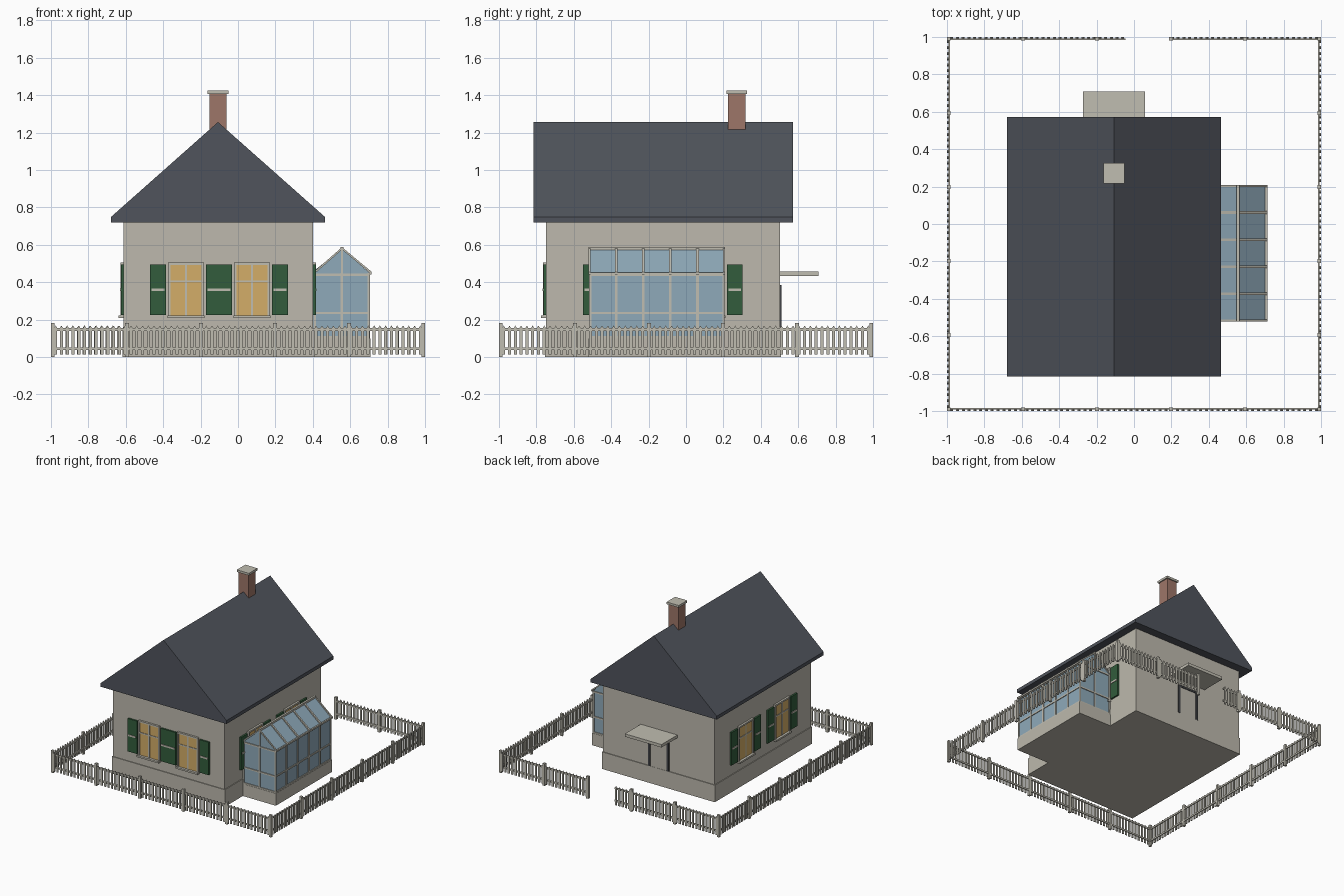
import bpy, bmesh, math
from mathutils import Matrix, Vector

if "Cube" in bpy.data.objects:
    bpy.data.objects.remove(bpy.data.objects["Cube"])


def material(name, rgb):
    lin = [(c / 255 / 12.92) if c < 11 else ((c / 255 + 0.055) / 1.055) ** 2.4 for c in rgb]
    m = bpy.data.materials.new(name)
    m.diffuse_color = (*lin, 1)
    m.use_nodes = True
    m.node_tree.nodes["Principled BSDF"].inputs["Base Color"].default_value = m.diffuse_color
    return m


WALL = material("wall_plaster", (189, 185, 173))
TRIM = material("pale_trim", (192, 189, 177))
ROOF = material("slate_roof", (80, 84, 92))
GREEN = material("shutter_green", (50, 92, 60))
AMBER = material("lit_window", (212, 174, 104))
GLASS = material("blue_glass", (143, 170, 186))
BRICK = material("chimney_brick", (158, 118, 104))
DARK = material("dark_door_frame", (66, 68, 72))


def box(bm, x0, x1, y0, y1, z0, z1, mat=Matrix()):
    t = Matrix.Translation(((x0 + x1) / 2, (y0 + y1) / 2, (z0 + z1) / 2))
    s = Matrix.Diagonal((x1 - x0, y1 - y0, z1 - z0, 1))
    bmesh.ops.create_cube(bm, size=1, matrix=mat @ t @ s)


def prism(bm, profile, y0, y1, mat=Matrix()):
    """Extrude an x-z profile along y."""
    f = bm.faces.new([bm.verts.new(mat @ Vector((x, y0, z))) for x, z in profile])
    ext = bmesh.ops.extrude_face_region(bm, geom=[f])["geom"]
    d = mat.to_3x3() @ Vector((0, y1 - y0, 0))
    bmesh.ops.translate(bm, vec=d, verts=[v for v in ext if isinstance(v, bmesh.types.BMVert)])


def finish(name, bm, mat):
    bmesh.ops.recalc_face_normals(bm, faces=bm.faces[:])
    me = bpy.data.meshes.new(name)
    bm.to_mesh(me)
    bm.free()
    me.materials.append(mat)
    ob = bpy.data.objects.new(name, me)
    bpy.context.collection.objects.link(ob)
    return ob


def boxes(name, mat, items, m=Matrix()):
    bm = bmesh.new()
    for b in items:
        box(bm, *b, m)
    return finish(name, bm, mat)


# House body, plinth and chimney
X0, X1, Y0, Y1 = -0.612, 0.402, -0.748, 0.502
RX = -0.107
boxes("house_walls", WALL, [(X0, X1, Y0, Y1, 0.10, 0.74)])
boxes("house_plinth", WALL, [(X0 - .006, X1 + .006, Y0 - .006, Y1 + .006, 0, 0.14)])
boxes("chimney_stack", BRICK, [(RX - .046, RX + .046, 0.225, 0.317, 1.1, 1.41)])
boxes("chimney_cap", TRIM, [(RX - .055, RX + .055, 0.216, 0.326, 1.407, 1.425)])

# Solid gable roof with a short vertical eave
bm = bmesh.new()
prism(bm, [(-0.68, 0.72), (0.466, 0.72), (0.466, 0.748), (RX, 1.256), (-0.68, 0.748)], -0.815, 0.572)
finish("gable_roof", bm, ROOF)

# Windows with shutters: local x along wall, -y outwards
def window(name, m):
    boxes(name + "_pane", AMBER, [(-.088, .088, -.008, .01, .222, .495)], m)
    boxes(name + "_frame", TRIM, [
        (-.096, -.084, -.016, .01, .222, .495), (.084, .096, -.016, .01, .222, .495),
        (-.096, .096, -.016, .01, .492, .505), (-.1, .1, -.028, .01, .208, .222),
        (-.006, .006, -.012, .01, .222, .495), (-.086, .086, -.012, .01, .400, .410)], m)
    boxes(name + "_shutters", GREEN, [
        (s * .15 - .042, s * .15 + .042, -.014, .005, .225, .495) for s in (-1, 1)], m)
    boxes(name + "_shutter_bars", TRIM, [
        (s * .15 - .034, s * .15 + .034, -.018, -.005, .353, .367) for s in (-1, 1)], m)


def placed(x, y, deg):
    return Matrix.Translation((x, y, 0)) @ Matrix.Rotation(math.radians(deg), 4, 'Z')


for i, x in enumerate((-0.278, 0.075)):
    window(f"front_window_{i + 1}", placed(x, Y0, 0))
for i, y in enumerate((-0.36, 0.11)):
    window(f"left_window_{i + 1}", placed(X0, y, -90))
    window(f"right_window_{i + 1}", placed(X1, y, 90))

# Back door with canopy
boxes("door_panel", WALL, [(-.185, -.025, Y1 - .01, Y1 + .004, 0.0, 0.375)])
boxes("door_frame", DARK, [
    (-.20, -.18, Y1 - .01, Y1 + .008, .14, .385), (-.03, -.01, Y1 - .01, Y1 + .008, .14, .385),
    (-.20, -.01, Y1 - .01, Y1 + .008, .368, .385)])
boxes("door_canopy", TRIM, [(-.273, .06, Y1 - .01, .708, .434, .458)])

# Conservatory: base, glass, glazing bars
CX0, CX1, CY0, CY1, CR = 0.405, 0.706, -0.518, 0.206, 0.556
boxes("conservatory_base", WALL, [(X1 - .01, CX1 + .002, CY0 - .002, CY1 + .002, 0, 0.10)])
bm = bmesh.new()
prism(bm, [(CX0 - .01, .09), (CX1 - .006, .09), (CX1 - .006, .452), (CR, .578), (CX0 - .01, .452)],
      CY0 + .006, CY1 - .006)
finish("conservatory_glass", bm, GLASS)
ys = [CY0 + (CY1 - CY0) * i / 5 for i in range(6)]
bars = [(CX1 - .012, CX1, max(y - .007, CY0), min(y + .007, CY1), .1, .45) for y in ys]
for z in (.106, .235, .44):
    bars.append((CX1 - .012, CX1, CY0, CY1, z - .006, z + .006))
    bars += [(CX0, CX1, a, a + .012, z - .006, z + .006) for a in (CY0, CY1 - .012)]
for x in (CX0 + .006, CR, CX1 - .006):
    bars += [(x - .007, x + .006, a, a + .012, .1, .45) for a in (CY0, CY1 - .012)]
boxes("conservatory_wall_bars", TRIM, bars)
boxes("conservatory_gable_posts", TRIM, [
    (CR - .005, CR + .005, a, a + .01, .44, .575) for a in (CY0 + .001, CY1 - .011)])
bm = bmesh.new()
chevron = [(CX0, .442), (CX0, .455), (CR, .587), (.715, .455), (.715, .442), (CR, .574)]
for y in ys:
    prism(bm, chevron, max(y - .007, CY0 - .003), min(y + .007, CY1 + .003))
box(bm, CR - .008, CR + .008, CY0 - .003, CY1 + .003, .572, .588)
box(bm, CX1 - .004, .713, CY0 - .003, CY1 + .003, .440, .453)
finish("conservatory_roof_bars", bm, TRIM)


# Picket fence sides: built along the front, then turned
def fence(name, deg, runs):
    m = Matrix.Rotation(math.radians(deg), 4, 'Z')
    bm = bmesh.new()
    for a, b in runs:
        for z in (.045, .147):
            box(bm, a, b, -.992, -.984, z - .007, z + .007, m)
        n = round((b - a) / .0308)
        for i in range(n):
            c = a + (b - a) * (i + .5) / n
            prism(bm, [(c - .008, .014), (c + .008, .014), (c + .008, .155), (c, .168), (c - .008, .155)],
                  -.999, -.992, m)
    for i in range(6):
        p = -.99 + .396 * i
        if any(a - .02 <= p <= b + .02 for a, b in runs):
            box(bm, p - .01, p + .01, -1.0, -.98, 0, .182, m)
    finish(name, bm, TRIM)


fence("front_fence", 0, [(-.99, .99)])
fence("right_fence", 90, [(-.99, .99)])
fence("left_fence", -90, [(-.99, .99)])
fence("back_fence", 180, [(-.99, -.19), (.045, .99)])
